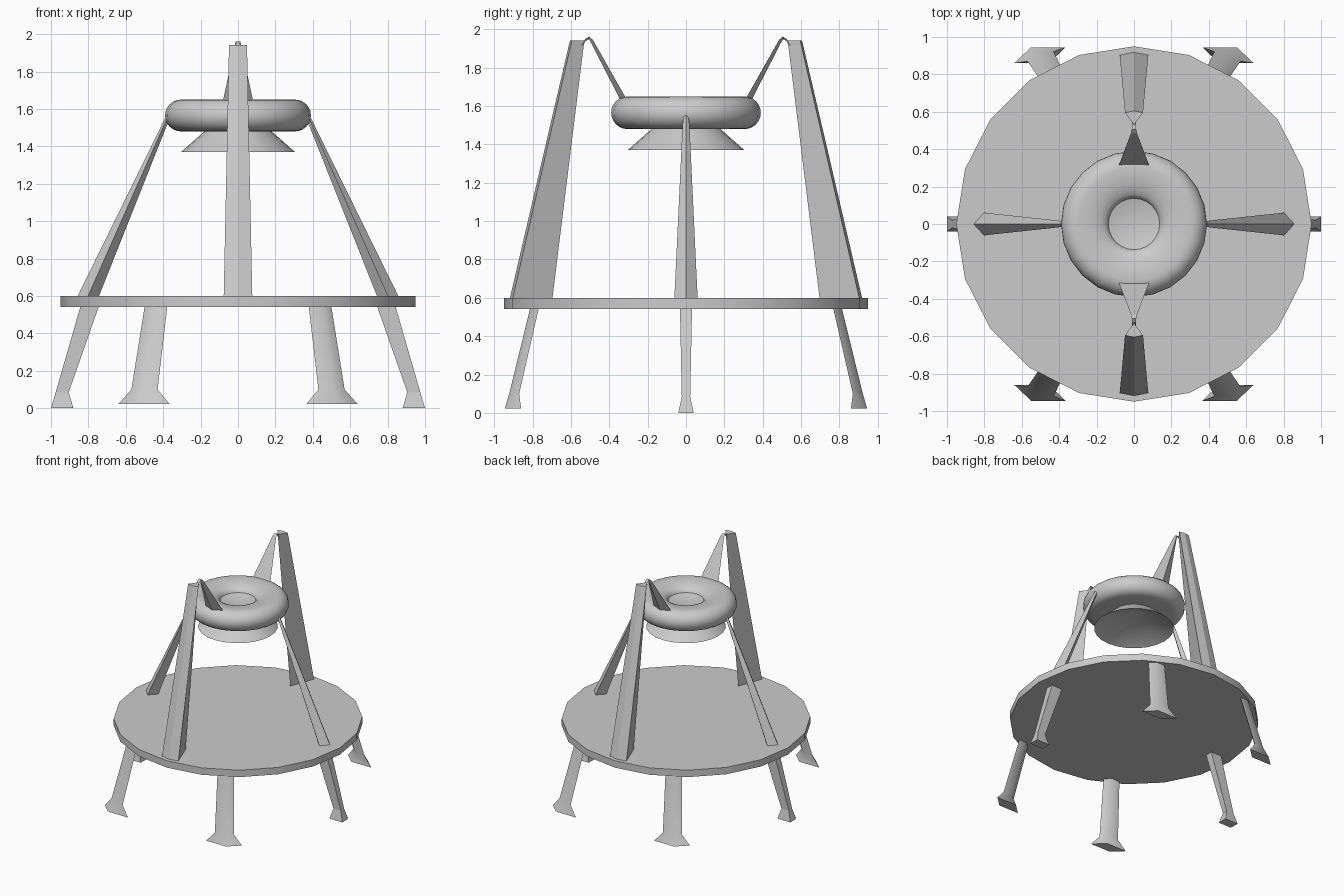
import bpy, bmesh, math

if "Cube" in bpy.data.objects:
    bpy.data.objects.remove(bpy.data.objects["Cube"])


def make_object(name, bm, smooth=None, mirror=(False, False)):
    bmesh.ops.recalc_face_normals(bm, faces=bm.faces)
    mesh = bpy.data.meshes.new(name)
    bm.to_mesh(mesh)
    bm.free()
    ob = bpy.data.objects.new(name, mesh)
    bpy.context.collection.objects.link(ob)
    if smooth:
        bpy.ops.object.select_all(action='DESELECT')
        ob.select_set(True)
        bpy.context.view_layer.objects.active = ob
        bpy.ops.object.shade_smooth_by_angle(angle=math.radians(smooth))
    if any(mirror):
        m = ob.modifiers.new("Mirror", 'MIRROR')
        m.use_axis = (mirror[0], mirror[1], False)
        m.use_mirror_merge = False
    return ob


def loft(name, rings, **kw):
    """Skin a stack of equal-sized rings and cap both ends."""
    bm = bmesh.new()
    vs = [[bm.verts.new(p) for p in ring] for ring in rings]
    n = len(vs[0])
    for a, b in zip(vs, vs[1:]):
        for i in range(n):
            j = (i + 1) % n
            bm.faces.new((a[i], a[j], b[j], b[i]))
    bm.faces.new(vs[0])
    bm.faces.new(vs[-1])
    return make_object(name, bm, **kw)


def lathe(name, profile, sides, smooth):
    bm = bmesh.new()
    pts = [bm.verts.new((r, 0, z)) for r, z in profile]
    edges = [bm.edges.new(e) for e in zip(pts, pts[1:])]
    bmesh.ops.spin(bm, geom=pts + edges, cent=(0, 0, 0), axis=(0, 0, 1),
                   angle=2 * math.pi, steps=sides)
    bmesh.ops.remove_doubles(bm, verts=bm.verts, dist=1e-4)
    return make_object(name, bm, smooth)


# Round platform
lathe("platform", [(0, 0.542), (0.95, 0.542), (0.95, 0.6), (0, 0.6)], 20, 20)

# Ring head: dished top, rounded rim, flared hollow skirt underneath
profile = [(0, 1.555), (0.137, 1.59)]
for k in range(1, 6):
    a = math.pi / 2 * k / 6
    profile.append((0.305 - 0.168 * math.cos(a), 1.59 + 0.06 * math.sin(a)))
for k in range(13):
    a = math.pi / 2 - math.pi * k / 12
    profile.append((0.305 + 0.085 * math.cos(a), 1.565 + 0.085 * math.sin(a)))
profile += [(0.18, 1.48), (0.305, 1.37), (0, 1.51)]
lathe("ring_head", profile, 24, 40)

# Left and right lower legs, with flared feet
rings = []
for z, x0, x1, w in [(0, 0.88, 1.0, 0.04), (0.085, 0.905, 0.975, 0.022),
                     (0.57, 0.735, 0.835, 0.032)]:
    rings.append([(x0, -w, z), (x1, -w, z), (x1, w, z), (x0, w, z)])
loft("side_leg", rings, mirror=(True, False))

# Four diagonal lower legs, skewed section, with flared feet
rings = []
for z, x0, x1, x2, x3, y0, y1 in [
        (0.022, 0.365, 0.55, 0.64, 0.455, 0.945, 0.86),
        (0.1, 0.43, 0.515, 0.57, 0.485, 0.922, 0.87),
        (0.57, 0.375, 0.45, 0.495, 0.42, 0.807, 0.762)]:
    rings.append([(x0, -y0, z), (x1, -y0, z), (x2, -y1, z), (x3, -y1, z)])
loft("diagonal_leg", rings, smooth=50, mirror=(True, True))

# Left and right struts rising to the ring
rings = []
for z, xi, xm, xo, w in [(0.57, 0.755, 0.815, 0.872, 0.062),
                         (1.5, 0.385, 0.402, 0.415, 0.018),
                         (1.55, 0.36, 0.38, 0.392, 0.012)]:
    rings.append([(xi, 0, z), (xm, -w, z), (xo, 0, z), (xm, w, z)])
loft("side_strut", rings, mirror=(True, False))

# Tall front and back posts, ridge facing inwards
rings = []
for z, yi, yc, yo, w in [(0.57, 0.70, 0.91, 0.925, 0.077),
                         (1.943, 0.53, 0.595, 0.605, 0.048)]:
    rings.append([(0, -yi, z), (-w, -yc, z), (0, -yo, z), (w, -yc, z)])
loft("tall_post", rings, mirror=(False, True))

# Claws arching from the post tops down to the ring
rings = []
for y, z, w, dy, dz in [(0.545, 1.92, 0.012, 0.0, -0.02),
                        (0.525, 1.95, 0.012, 0.0, -0.012),
                        (0.505, 1.962, 0.012, 0.005, -0.014),
                        (0.485, 1.945, 0.016, 0.018, 0.0),
                        (0.29, 1.60, 0.09, 0.036, 0.0)]:
    rings.append([(-w, -y, z), (w, -y, z), (0, -y - dy, z + dz)])
loft("ring_claw", rings, mirror=(False, True))
